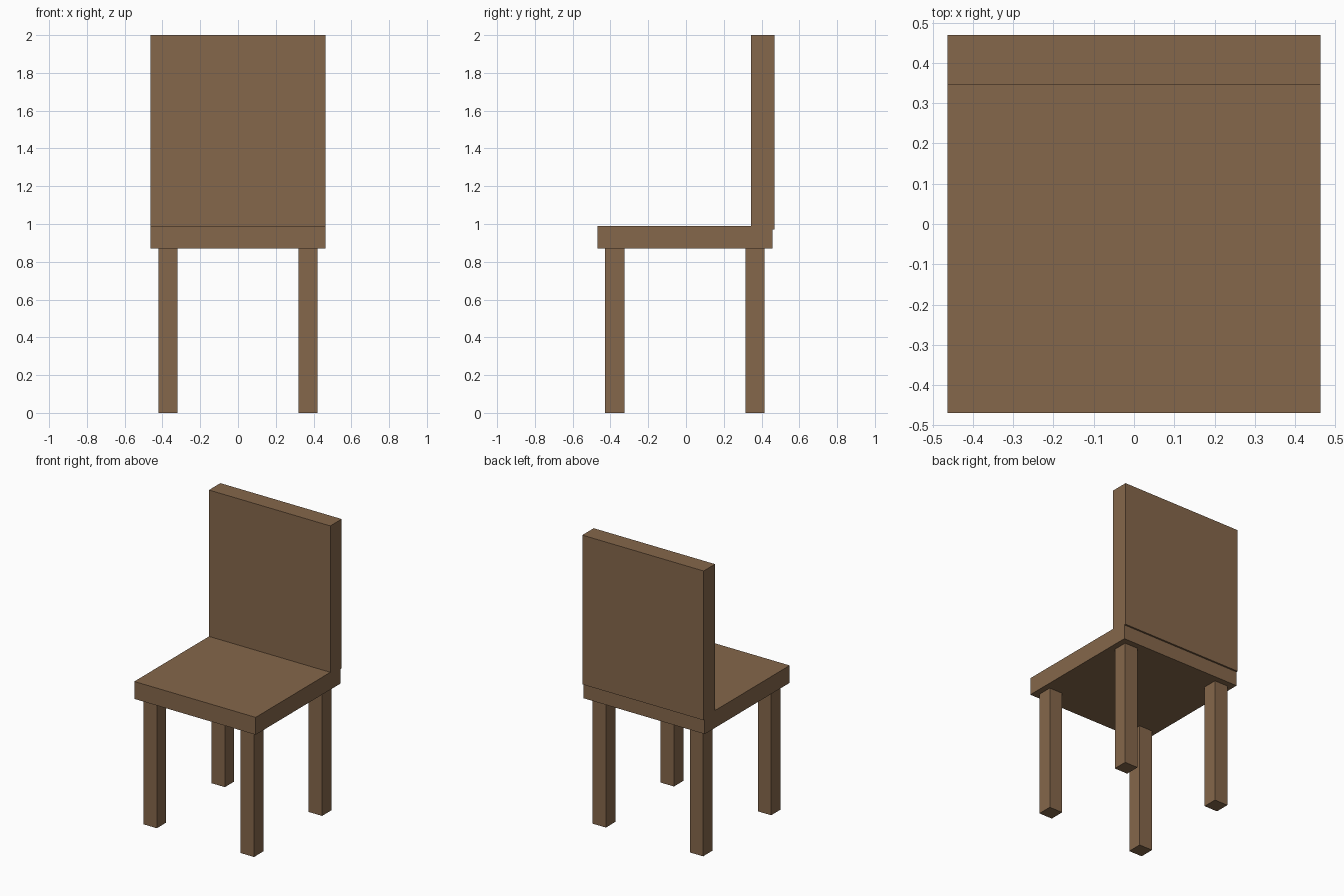
import bpy

if "Cube" in bpy.data.objects:
    bpy.data.objects.remove(bpy.data.objects["Cube"], do_unlink=True)

# Wood colour
wood = bpy.data.materials.new("brown_wood")
wood.use_nodes = True
colour = (0.235, 0.136, 0.07, 1)
wood.diffuse_color = colour
wood.node_tree.nodes["Principled BSDF"].inputs["Base Color"].default_value = colour


def box(name, low, high):
    """Add a box spanning two opposite corners."""
    bpy.ops.mesh.primitive_cube_add(size=1)
    obj = bpy.context.object
    obj.name = name
    obj.data.name = name
    for v in obj.data.vertices:
        v.co = [h if c > 0 else l for c, l, h in zip(v.co, low, high)]
    obj.data.materials.append(wood)
    return obj


HALF = 0.463
SEAT_Y = -0.006          # seat sits slightly forward of the backrest
SEAT_BOTTOM, SEAT_TOP = 0.87, 0.99

# Seat slab
box("seat", (-HALF, SEAT_Y - HALF, SEAT_BOTTOM), (HALF, SEAT_Y + HALF, SEAT_TOP))

# Backrest, overhanging the rear edge of the seat
box("backrest", (-HALF, 0.345, 0.97), (HALF, 0.469, 2))

# Four square legs
LEG, INSET = 0.051, 0.371
for side, sx in (("right", -1), ("left", 1)):
    for end, sy in (("front", -1), ("back", 1)):
        x, y = sx * INSET, SEAT_Y + sy * INSET
        box(f"{end}_{side}_leg", (x - LEG, y - LEG, 0), (x + LEG, y + LEG, SEAT_BOTTOM))
